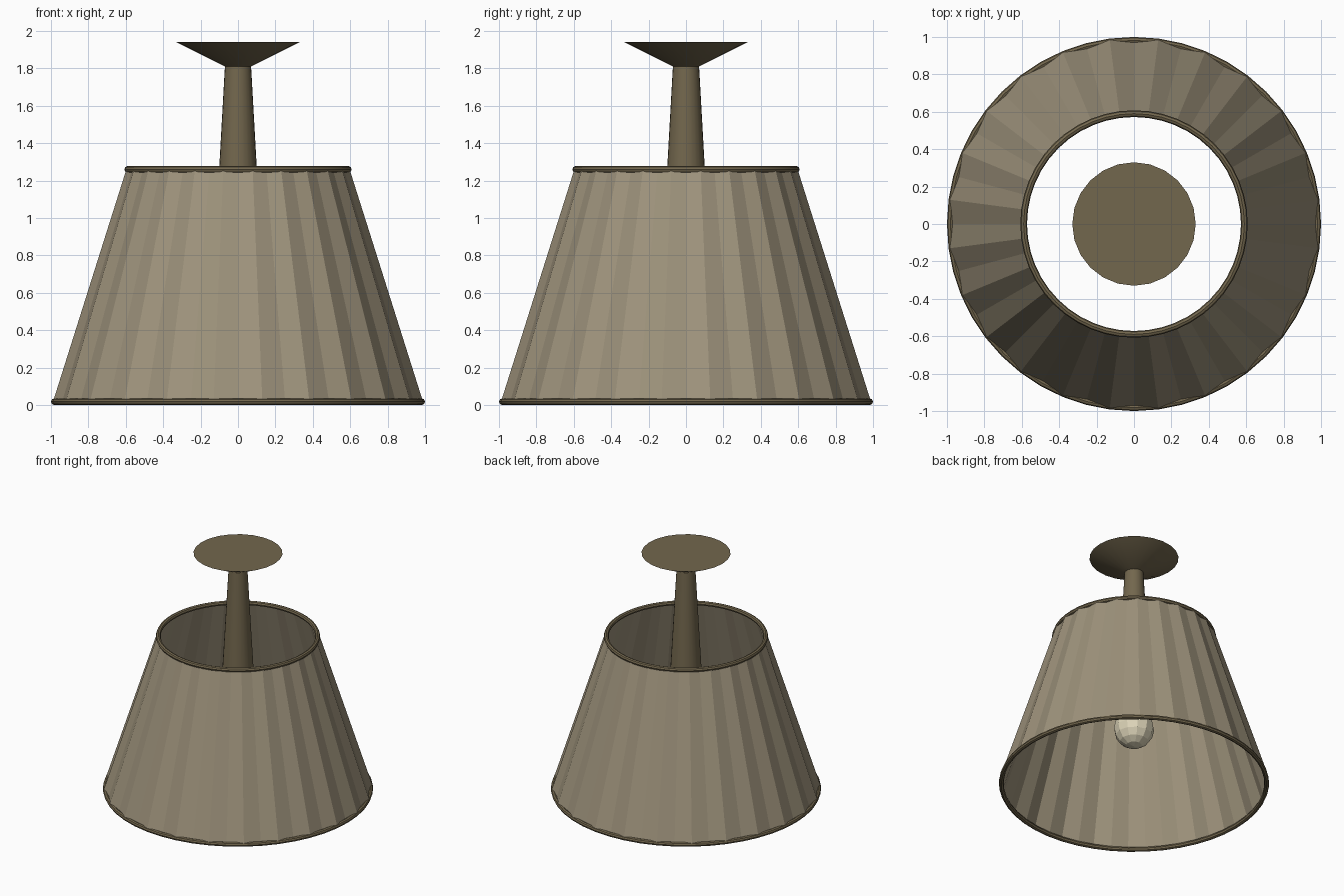
import bpy, bmesh
from math import sin, cos, pi

cube = bpy.data.objects.get("Cube")
if cube:
    bpy.data.objects.remove(cube, do_unlink=True)


def material(name, rgb):
    m = bpy.data.materials.new(name)
    m.use_nodes = True
    m.diffuse_color = (*rgb, 1)
    m.node_tree.nodes["Principled BSDF"].inputs["Base Color"].default_value = (*rgb, 1)
    return m


fabric = material("beige fabric", (0.34, 0.29, 0.20))
metal = material("brown metal", (0.17, 0.135, 0.075))
glass = material("cream glass", (0.72, 0.66, 0.48))


def make_object(name, bm, mat, smooth=True):
    bmesh.ops.recalc_face_normals(bm, faces=bm.faces)
    mesh = bpy.data.meshes.new(name)
    bm.to_mesh(mesh)
    bm.free()
    mesh.materials.append(mat)
    ob = bpy.data.objects.new(name, mesh)
    bpy.context.scene.collection.objects.link(ob)
    if smooth:
        bpy.ops.object.select_all(action='DESELECT')
        ob.select_set(True)
        bpy.context.view_layer.objects.active = ob
        bpy.ops.object.shade_smooth_by_angle(angle=pi / 6)
    return ob


def loft(bm, rings, closed=False):
    """Join rings of points with quads."""
    loops = [[bm.verts.new(p) for p in ring] for ring in rings]
    n = len(loops[0])
    pairs = list(zip(loops, loops[1:]))
    if closed:
        pairs.append((loops[-1], loops[0]))
    for a, b in pairs:
        for i in range(n):
            j = (i + 1) % n
            bm.faces.new((a[i], a[j], b[j], b[i]))
    return loops


def circle(r, z, n=24):
    return [(r * cos(2 * pi * i / n), r * sin(2 * pi * i / n), z) for i in range(n)]


def pleated_circle(ridge, valley, z, pleats=24):
    """Zigzag ring: valleys on the even points, ridges on the odd ones."""
    n = pleats * 2
    radii = (valley, ridge)
    return [(radii[i % 2] * cos(2 * pi * i / n),
             radii[i % 2] * sin(2 * pi * i / n), z) for i in range(n)]


# Pleated shade, open at both ends
bm = bmesh.new()
loft(bm, [pleated_circle(0.997, 0.973, 0.02), pleated_circle(0.602, 0.586, 1.26)])
make_object("shade", bm, fabric, smooth=False)

# Wire rims at both ends of the shade
for name, radius, z in (("bottom_rim", 0.982, 0.018), ("top_rim", 0.59, 1.26)):
    bm = bmesh.new()
    tube = 0.018
    loft(bm, [circle(radius + tube * cos(k * pi / 4), z + tube * sin(k * pi / 4), 48)
              for k in range(8)], closed=True)
    make_object(name, bm, metal)


def turned(name, profile, mat, n=24):
    """Lathe a (radius, height) profile and cap both ends."""
    bm = bmesh.new()
    loops = loft(bm, [circle(r, z, n) for r, z in profile])
    bm.faces.new(loops[0])
    bm.faces.new(loops[-1])
    return make_object(name, bm, mat)


# Tapered stem and flared ceiling mount
turned("stem", [(0.138, 0.6), (0.07, 1.81)], metal)
turned("ceiling_mount", [(0.07, 1.81), (0.33, 1.94)], metal)

# Faceted bulb under the stem
bm = bmesh.new()
bmesh.ops.create_uvsphere(bm, u_segments=12, v_segments=8, radius=0.15)
bmesh.ops.translate(bm, verts=bm.verts, vec=(0, 0, 0.48))
make_object("bulb", bm, glass, smooth=False)
